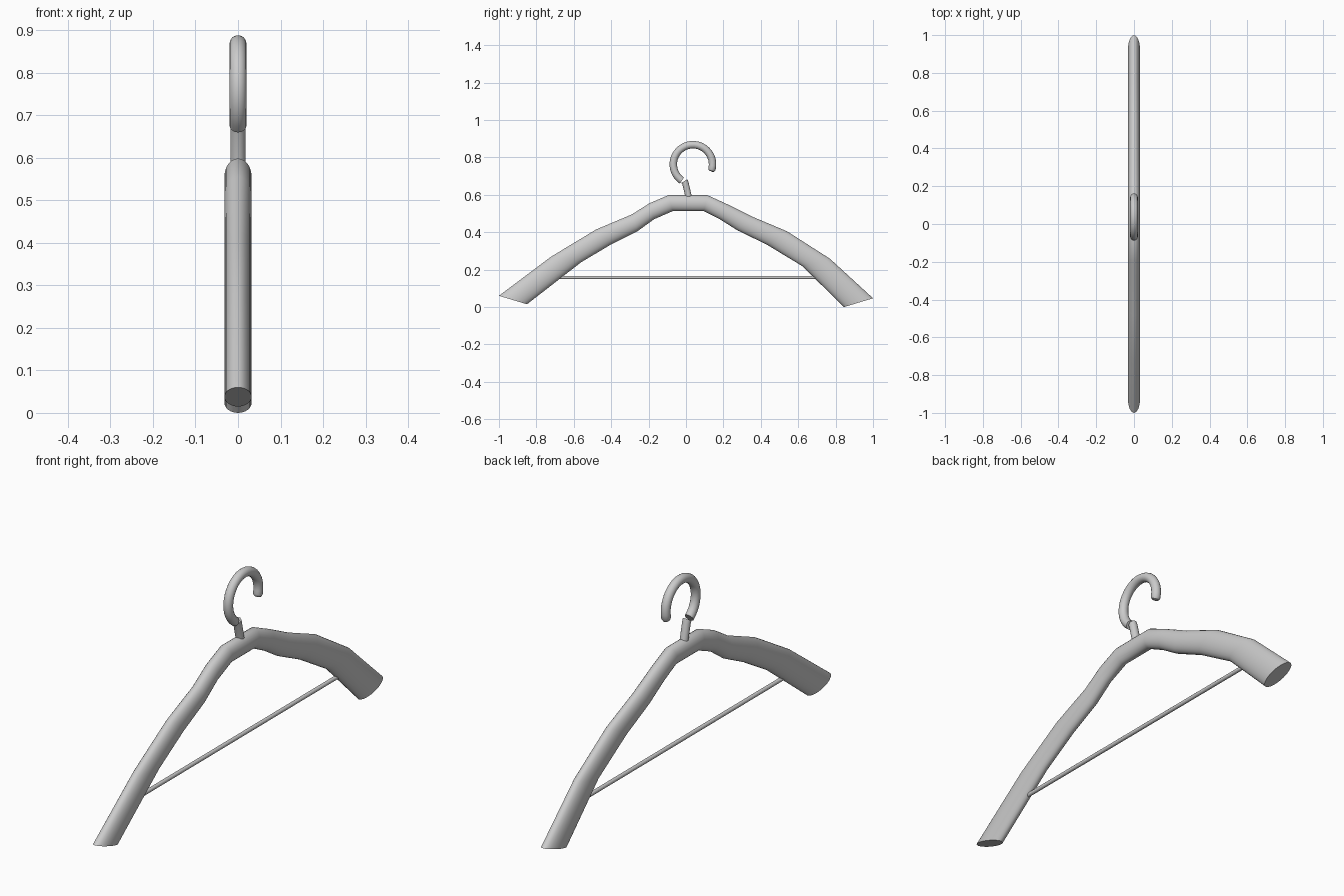
import bpy, bmesh
from math import sin, cos, radians, pi

if "Cube" in bpy.data.objects:
    bpy.data.objects.remove(bpy.data.objects["Cube"])


def loft(name, pairs, sides):
    """Elliptical tube in the YZ plane; each pair = (edge a, edge b, half thickness in x)."""
    bm = bmesh.new()
    rings = []
    for (ay, az), (by, bz), rx in pairs:
        cy, cz, hy, hz = (ay + by) / 2, (az + bz) / 2, (ay - by) / 2, (az - bz) / 2
        ring = []
        for i in range(sides):
            t = 2 * pi * i / sides
            ring.append(bm.verts.new((rx * sin(t), cy + hy * cos(t), cz + hz * cos(t))))
        rings.append(ring)
    for r0, r1 in zip(rings, rings[1:]):
        for i in range(sides):
            j = (i + 1) % sides
            bm.faces.new((r0[i], r0[j], r1[j], r1[i]))
    bm.faces.new(rings[0])
    bm.faces.new(rings[-1])
    bmesh.ops.recalc_face_normals(bm, faces=bm.faces)
    mesh = bpy.data.meshes.new(name)
    bm.to_mesh(mesh)
    bm.free()
    ob = bpy.data.objects.new(name, mesh)
    bpy.context.collection.objects.link(ob)
    bpy.ops.object.select_all(action='DESELECT')
    ob.select_set(True)
    bpy.context.view_layer.objects.active = ob
    bpy.ops.object.shade_smooth_by_angle(angle=radians(35))
    return ob


# Shoulder arms: upper and lower outline
upper = [(-1, .06), (-.72, .27), (-.48, .415), (-.29, .495), (-.195, .555), (-.095, .598),
         (.115, .598), (.22, .55), (.35, .485), (.54, .405), (.77, .258), (1, .047)]
lower = [(-.85, .015), (-.56, .24), (-.40, .335), (-.26, .405), (-.17, .47), (-.07, .513),
         (.095, .513), (.18, .47), (.275, .41), (.43, .335), (.62, .22), (.845, 0)]
loft("shoulder_arms", [(u, l, .032) for u, l in zip(upper, lower)], 24)

# Trouser bar
loft("trouser_bar", [((y, .167), (y, .149), .009) for y in (-.70, .72)], 12)


# Hook: open ring with a rounded tip
def hook_ring(deg, r):
    a = radians(deg)
    edge = lambda d: (.037 + d * cos(a), .763 + d * sin(a))
    return edge(.105 + r), edge(.105 - r), r


hook = [hook_ring(-21, .009), hook_ring(-19, .016), hook_ring(-14, .02)]
hook += [hook_ring(-4 + i * 10, .02) for i in range(25)]
loft("hook", hook, 16)

# Stem joining the hook to the arms
loft("hook_stem", [((-.024, .664), (.008, .684), .018),
                   ((-.019, .655), (.014, .665), .018),
                   ((.001, .57), (.036, .57), .018)], 16)
